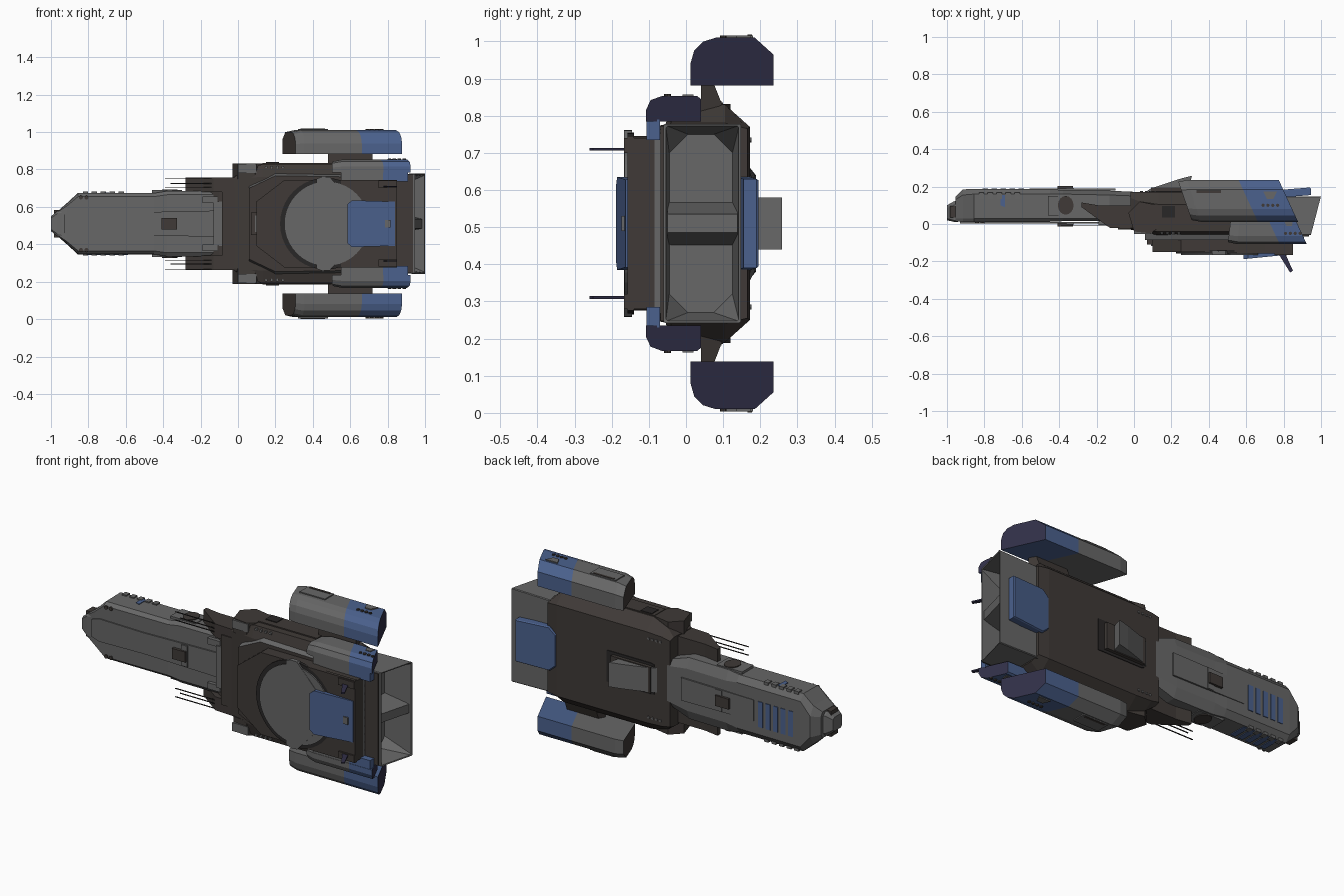
import bpy, bmesh, math

if "Cube" in bpy.data.objects:
    bpy.data.objects.remove(bpy.data.objects["Cube"])

ZC = 0.51  # the ship is mirrored about this height


def mat(name, r, g, b):
    m = bpy.data.materials.new(name)
    m.diffuse_color = (r, g, b, 1)
    m.use_nodes = True
    m.node_tree.nodes["Principled BSDF"].inputs["Base Color"].default_value = m.diffuse_color
    return m


GREY = mat("hull grey", .135, .135, .135)
DARK = mat("dark hull", .050, .042, .038)
BLUE = mat("blue panel", .070, .120, .27)
GLOW = mat("dark violet exhaust", .031, .029, .065)
BLACK = mat("near black", .022, .020, .020)


def loft(name, rings, mats, seg=None, caps=(0, 0), both=False, signs=(1,)):
    """Skin rings of (x, y, z from centre); seg = material slot per span."""
    for s in ((1, -1) if both else signs):
        bm = bmesh.new()
        vs = [[bm.verts.new((x, y, ZC + s * z)) for x, y, z in r] for r in rings]
        n = len(rings[0])
        for i in range(len(vs) - 1):
            for j in range(n):
                k = (j + 1) % n
                f = bm.faces.new((vs[i][j], vs[i][k], vs[i + 1][k], vs[i + 1][j]))
                f.material_index = seg[i] if seg else 0
        for r, c in ((vs[0], caps[0]), (vs[-1], caps[1])):
            bm.faces.new(r).material_index = c
        bmesh.ops.recalc_face_normals(bm, faces=bm.faces)
        me = bpy.data.meshes.new(name)
        bm.to_mesh(me)
        bm.free()
        for m in mats:
            me.materials.append(m)
        ob = bpy.data.objects.new(name + ("_lower" if s < 0 else ""), me)
        bpy.context.collection.objects.link(ob)


def box(name, x0, x1, y0, y1, z0, z1, m, both=False):
    loft(name, [[(x, y0, z0), (x, y1, z0), (x, y1, z1), (x, y0, z1)] for x in (x0, x1)], [m], both=both)


def plan(name, pts, y0, y1, m, both=False):
    """Extrude an x-z outline along y; y may be a function of x."""
    f = lambda y, x: y(x) if callable(y) else y
    loft(name, [[(x, f(y, x), z) for x, z in pts] for y in (y0, y1)], [m], both=both)


def side(name, pts, z0, z1, m, both=False):
    """Extrude an x-y outline along z."""
    loft(name, [[(x, y, z) for x, y in pts] for z in (z0, z1)], [m], both=both)


def sym(half):
    """Close a half outline by mirroring its second coordinate."""
    return half + [(a, -b) for a, b in reversed(half)]


def ring(x, half):
    return [(x, y, z) for y, z in sym(half)]


def disc(name, x, z, r, y0, y1, m, n=32, both=False):
    plan(name, [(x + r * math.cos(t * math.tau / n), z + r * math.sin(t * math.tau / n)) for t in range(n)], y0, y1, m, both)


# Long nose
loft("nose", [
    ring(-.955, [(.015, .068), (.03, .075), (.13, .075), (.145, .05)]),
    ring(-.915, [(.010, .095), (.03, .105), (.155, .11), (.185, .06)]),
    ring(-.855, [(.010, .145), (.03, .163), (.160, .165), (.188, .13)]),
    ring(-.45, [(.012, .145), (.03, .163), (.160, .165), (.185, .13)]),
    ring(-.38, [(.015, .155), (.03, .175), (.160, .175), (.182, .12)]),
    ring(-.13, [(.015, .155), (.03, .175), (.155, .175), (.178, .12)]),
    ring(0, [(.015, .12), (.03, .13), (.150, .13), (.172, .10)])], [GREY])
loft("nose_tip", [ring(-1, [(.02, .03), (.03, .04), (.085, .04), (.10, .03)]),
                  ring(-.965, [(.012, .055), (.02, .068), (.10, .068), (.12, .05)]),
                  ring(-.94, [(.012, .06), (.02, .072), (.11, .072), (.13, .05)])], [GREY])
box("nose_tip_cheek", -.985, -.945, .035, .095, -.073, .073, DARK)
plan("nose_keel_plate", sym([(-.93, .05), (-.88, .065), (-.6, .06), (-.12, .07)]), .004, .012, GREY)
plan("nose_back_plate", sym([(-.56, .06), (-.1, .065)]), .18, .189, GREY)

# Blue vent bars across the nose back and flanks, with ribs along the edges
for i in range(5):
    x = -.81 + i * .048
    box("back_vent", x, x + .03, .18, .191, -.085, .06, BLUE)
    side("flank_vent", [(x, .05), (x, .155), (x + .03, .155), (x + .03, .05)], -.168, -.16, BLUE)
    box("nose_rib", x - .02, x + .008, .135, .168, .155, .171, GREY, True)
side("upper_flank_vent", [(-.715, .10), (-.715, .155), (-.69, .155), (-.69, .09)], .16, .168, BLUE)
for x in (-.84, -.81):
    disc("nose_thruster", x, .14, .011, .004, .012, DARK, 8, True)

# Small turrets on both nose faces, side hatches
for y0, y1, y2 in ((-.002, .012, -.013), (.193, .18, .203)):
    box("nose_turret", -.36, -.32, y0, y1, -.06, .06, GREY)
    box("nose_turret_top", -.41, -.325, y2, y1, -.03, .03, DARK)
box("side_mount", -.46, -.30, .045, .15, .165, .179, GREY, True)
loft("side_hatch", [[(-.365 + .042 * math.cos(a * math.tau / 16), .1 + .05 * math.sin(a * math.tau / 16), z)
                     for a in range(16)] for z in (.175, .184)], [DARK], both=True)

# Collar arms around the nose root
side("collar_arm", [(-.28, .115), (-.28, .09), (-.13, -.02), (.06, -.03), (.06, .10), (-.19, .10)], .17, .247, DARK, True)
side("collar_inner", [(-.2, .1), (-.2, .06), (-.1, -.005), (0, -.01), (0, .1)], .12, .18, DARK, True)
box("collar_plate", -.085, .02, -.03, .1, -.2, .2, DARK)
box("collar_clamp", -.13, -.075, -.012, .03, -.12, .12, GREY)
box("collar_latch", -.19, -.11, -.006, .03, .11, .145, GREY, True)
for z, x in ((.243, -.39), (.215, -.36), (.195, -.39)):
    box("antenna", x, -.1, -.012, -.007, z - .002, z + .002, BLACK, True)

# Main hull
loft("main_hull", [
    ring(-.02, [(-.03, .24), (-.02, .25), (.14, .255), (.172, .245)]),
    ring(.03, [(-.04, .245), (-.03, .28), (.12, .29), (.172, .255)]),
    ring(.13, [(-.06, .25), (-.04, .318), (.105, .32), (.172, .26)]),
    ring(.70, [(-.06, .25), (-.04, .318), (.105, .32), (.172, .26)]),
    ring(.76, [(-.06, .25), (-.04, .27), (.105, .27), (.165, .255)])], [DARK])
side("shoulder_pod", [(-.03, .06), (0, -.04), (.09, -.05), (.13, -.02), (.13, .1), (.03, .12)], .24, .322, DARK, True)
box("shoulder_foot", .0, .10, -.053, -.03, .27, .318, GREY, True)
side("flank_plate", [(.13, .0), (.13, .10), (.5, .10), (.5, 0)], .318, .325, DARK, True)
box("flank_window", .15, .22, .035, .095, .324, .329, BLACK, True)
for i in range(4):
    disc("hull_light", .15 + i * .03, .302, .008, -.055, -.03, GREY, 8, True)
    disc("hull_back_light", .04 + i * .025, .225, .007, .165, .177, GREY, 8, True)

# Stepped belly deck
deck = [(.10, .12), (.25, .235), (.56, .235), (.70, .23), (.85, .23)]
loft("belly_base", [[(x, y, z * k) for x, z in sym([(.06, .2), (.2, .27), (.8, .26), (.85, .25)])]
                    for y, k in ((-.05, 1), (-.085, .95))], [GREY, DARK], [0], (1, 1))
plan("belly_deck", sym(deck), -.15, -.06, DARK)
plan("belly_lip", sym([(.55, .235), (.85, .235)]), -.158, -.14, DARK)
box("belly_hatch", .07, .165, -.11, -.05, -.06, .06, DARK)
box("belly_hatch_lid", .09, .15, -.118, -.11, -.045, .045, GREY)

# Belly dish and its saddle
disc("dish_ring", .47, 0, .245, -.158, -.14, BLACK, 40)
disc("dish", .475, 0, .225, -.165, -.14, GREY, 40)
plan("dish_ear", [(.42, .18), (.42, .24), (.45, .252), (.49, .25), (.61, .12), (.61, 0), (.45, 0)], -.167, -.145, GREY, True)

# Blue plates on belly and back
plan("belly_blue_plate", sym([(.585, .105), (.61, .125), (.84, .118)]),
     lambda x: -.188 + (x - .585) * .1, -.145, BLUE)
box("belly_plate_stud", .785, .815, -.174, -.16, -.02, .02, GREY)
loft("back_blue_plate", [[(x, y, z) for x, z in sym([(.70 + d, .09 - d), (.74 + d, .125 - d), (.945 - d, .12 - d)])
                          for y in [y0 + (x - .7) * .08]] for y0, d in ((.135, 0), (.170, 0), (.176, .004))], [BLUE])

# Rear fins
side("rear_fin", [(.76, -.14), (.80, -.14), (.85, -.25), (.835, -.26)], .196, .203, GLOW, True)
box("fin_foot", .75, .85, -.167, -.145, .19, .23, DARK, True)

# Command tower on the back
plan("tower_base", sym([(.08, .085), (.10, .09), (.38, .09)]), .165, .176, BLACK)
side("tower", [(.06, .17), (.09, .19), (.24, .24), (.31, .258), (.285, .17)], -.07, .07, GREY)
box("tower_foot", .09, .34, .17, .195, -.075, .075, DARK)

# Engine block with a hollow slanted tail
def tail(x, y0, y1, z0, z1, c=0.02, slope=.26):
    pts = [(y0 + c, z0), (y1 - c, z0), (y1, z0 + c), (y1, z1 - c), (y1 - c, z1), (y0 + c, z1), (y0, z1 - c), (y0, z0 + c)]
    return [(x + slope * (y - .15), y, z) for y, z in pts]

loft("engine_block", [
    tail(.72, -.06, .148, -.262, .262, .004, 0), tail(1.0, -.06, .148, -.268, .268, .004),
    tail(.998, -.054, .142, -.262, .262, .004), tail(.84, -.045, .125, -.24, .24, .05, 0)], [GREY])
plan("engine_belly_cover", sym([(.72, .265), (.935, .262)]), -.068, -.058, DARK)
loft("engine_divider", [[(.83, -.05, -.06), (.83, .138, -.06), (.83, .138, .06), (.83, -.05, .06)],
                        [(.935, -.05, -.025), (.985, .138, -.025), (.985, .138, .025), (.935, -.05, .025)]], [GREY])

# Side nacelles: grey body, blue tail, violet exhaust, slanted joints
def nacelle(name, prof, xs, ks, yc, shrink):
    cz = min(z for _, z in prof)
    rings = []
    for i, (x, k) in enumerate(zip(xs, ks)):
        f = shrink if i == 0 else 1
        rings.append([(x + k * (y - yc), yc + (y - yc) * f, cz + (z - cz) * f) for y, z in prof])
    loft(name, rings, [GREY, BLUE, GLOW, DARK], [0, 0, 1], (3, 2), True)

nacelle("outer_nacelle", [(.235, .372), (.235, .455), (.185, .50), (.08, .50), (.045, .489), (.022, .465), (.012, .43), (.012, .372)],
        (.272, .32, .61, .825), (-.32, -.32, -.46, -.46), .125, .92)
nacelle("inner_nacelle", [(.04, .275), (.04, .335), (.03, .343), (-.065, .343), (-.095, .332), (-.108, .305), (-.108, .275)],
        (.51, .56, .745, .89), (.1, .1, -.46, -.46), -.035, .85)
# Inner lips that join the inner nacelles to the deck
plan("nacelle_lip", [(.55, .225), (.55, .28), (.775, .28), (.775, .225)], -.106, -.07, GREY, True)
plan("nacelle_lip_tail", [(.775, .225), (.775, .28), (.91, .28), (.91, .225)], -.106, -.07, BLUE, True)
loft("nacelle_strut", [[(x, y, z) for x, y in p] for p, z in (
    (((.48, .04), (.50, .105), (.70, .105), (.72, .04)), .30), (((.48, .04), (.50, .075), (.70, .075), (.72, .04)), .376))],
     [DARK], both=True)

# Nacelle details
side("nacelle_panel", [(.32, .10), (.32, .18), (.48, .18), (.48, .10)], .498, .506, GREY, True)
side("nacelle_vent", [(.335, .165), (.335, .178), (.465, .178), (.465, .165)], .505, .509, DARK, True)
side("nacelle_window", [(.69, .175), (.71, .135), (.745, .135), (.765, .175)], .498, .506, GREY, True)
side("inner_window", [(.80, .02), (.815, -.01), (.845, -.01), (.85, .02)], .341, .347, GREY, True)
for i in range(4):
    for n, x, y, z in (("outer_stud", .69, .10, .499), ("inner_stud", .81, -.05, .342)):
        x += i * .026
        side(n, [(x + .009 * math.cos(t * math.tau / 8), y + .009 * math.sin(t * math.tau / 8)) for t in range(8)],
             z, z + .007, DARK, True)
